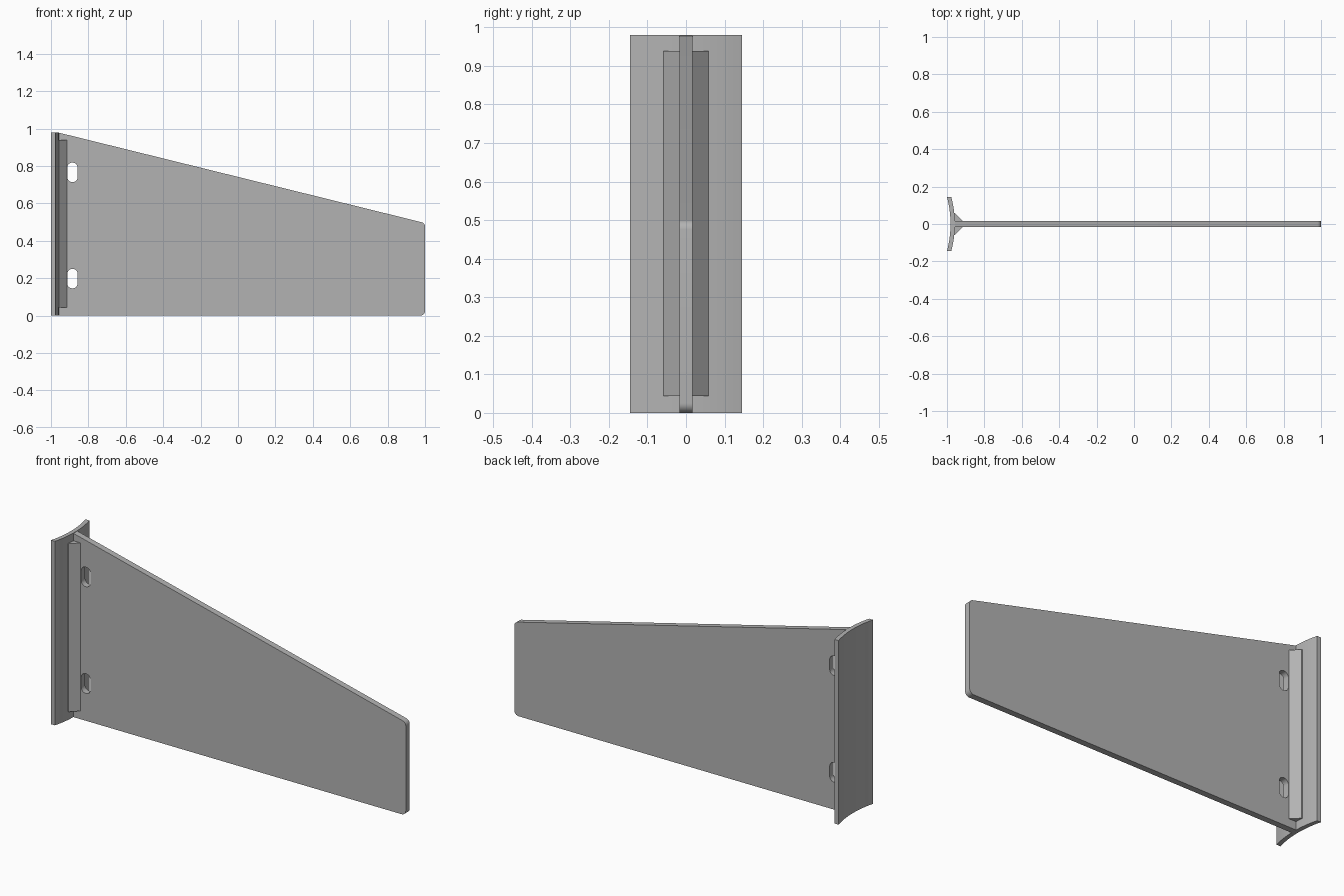
import bpy, bmesh, math
from mathutils import Matrix, Vector

if "Cube" in bpy.data.objects:
    bpy.data.objects.remove(bpy.data.objects["Cube"])

steel = bpy.data.materials.new("steel grey")
steel.diffuse_color = (0.45, 0.45, 0.45, 1)
steel.use_nodes = True
steel.node_tree.nodes["Principled BSDF"].inputs["Base Color"].default_value = steel.diffuse_color


def rounded(corners, steps=8):
    """Outline from (x, y, radius) corners, each rounded by a tangent arc."""
    out = []
    n = len(corners)
    for i, (x, y, r) in enumerate(corners):
        p = Vector((x, y))
        if r == 0:
            out.append(p)
            continue
        a = (Vector(corners[i - 1][:2]) - p).normalized()
        b = (Vector(corners[(i + 1) % n][:2]) - p).normalized()
        half = a.angle(b) / 2
        c = p + (a + b).normalized() * (r / math.sin(half))
        s, e = p + a * (r / math.tan(half)) - c, p + b * (r / math.tan(half)) - c
        turn = s.angle(e)
        for k in range(steps + 1):
            t = k / steps
            out.append(c + (s * math.sin((1 - t) * turn) + e * math.sin(t * turn)) / math.sin(turn))
    return out


def prism(name, loops, depth, matrix):
    """Extrude a flat outline (later loops are holes) by +-depth/2."""
    cu = bpy.data.curves.new(name, 'CURVE')
    cu.dimensions, cu.fill_mode, cu.extrude = '2D', 'BOTH', depth / 2
    for loop in loops:
        sp = cu.splines.new('POLY')
        sp.points.add(len(loop) - 1)
        for q, p in zip(sp.points, loop):
            q.co = (p[0], p[1], 0, 1)
        sp.use_cyclic_u = True
    ob = bpy.data.objects.new(name, cu)
    bpy.context.collection.objects.link(ob)
    bpy.ops.object.select_all(action='DESELECT')
    ob.select_set(True)
    bpy.context.view_layer.objects.active = ob
    bpy.ops.object.convert(target='MESH')
    ob = bpy.context.object
    ob.name = name
    bm = bmesh.new()
    bm.from_mesh(ob.data)
    bmesh.ops.remove_doubles(bm, verts=bm.verts, dist=1e-5)
    bm.transform(matrix)
    bmesh.ops.recalc_face_normals(bm, faces=bm.faces)
    bm.to_mesh(ob.data)
    bm.free()
    ob.data.materials.clear()
    ob.data.materials.append(steel)
    bpy.ops.object.shade_smooth_by_angle(angle=math.radians(30))
    return ob


# Tapered web plate with two slots
def slot(z):
    x0, x1, h, r = -0.912, -0.858, 0.052, 0.0255
    return rounded([(x0, z - h, r), (x0, z + h, r), (x1, z + h, r), (x1, z - h, r)])


outline = rounded([(-0.965, 0, 0), (1, 0, 0.025), (1, 0.495, 0.025), (-0.965, 0.98, 0)])
prism("web_plate", [outline, slot(0.198), slot(0.766)], 0.033,
      Matrix.Rotation(math.pi / 2, 4, 'X'))

# Curved mounting flange, hollow towards -x
W, SAG, T, N = 0.145, 0.019, 0.023, 24
R = (W * W + SAG * SAG) / (2 * SAG)


def arc(y, x_mid):
    return (x_mid - R + math.sqrt(R * R - y * y), y)


ys = [-W + 2 * W * i / N for i in range(N + 1)]
section = [arc(y, -1 + SAG) for y in ys] + [arc(y, -1 + SAG + T) for y in reversed(ys)]
prism("mounting_flange", [section], 0.98, Matrix.Translation((0, 0, 0.49)))

# Wedge-shaped fillets on both sides of the web
for side, label in ((-1, "front"), (1, "back")):
    wedge = [(-0.965, 0.012 * side), (-0.915, 0.012 * side), (-0.915, 0.0165 * side),
             (-0.957, 0.058 * side), (-0.965, 0.058 * side)]
    prism(label + "_weld_fillet", [wedge], 0.895, Matrix.Translation((0, 0, 0.4915)))
